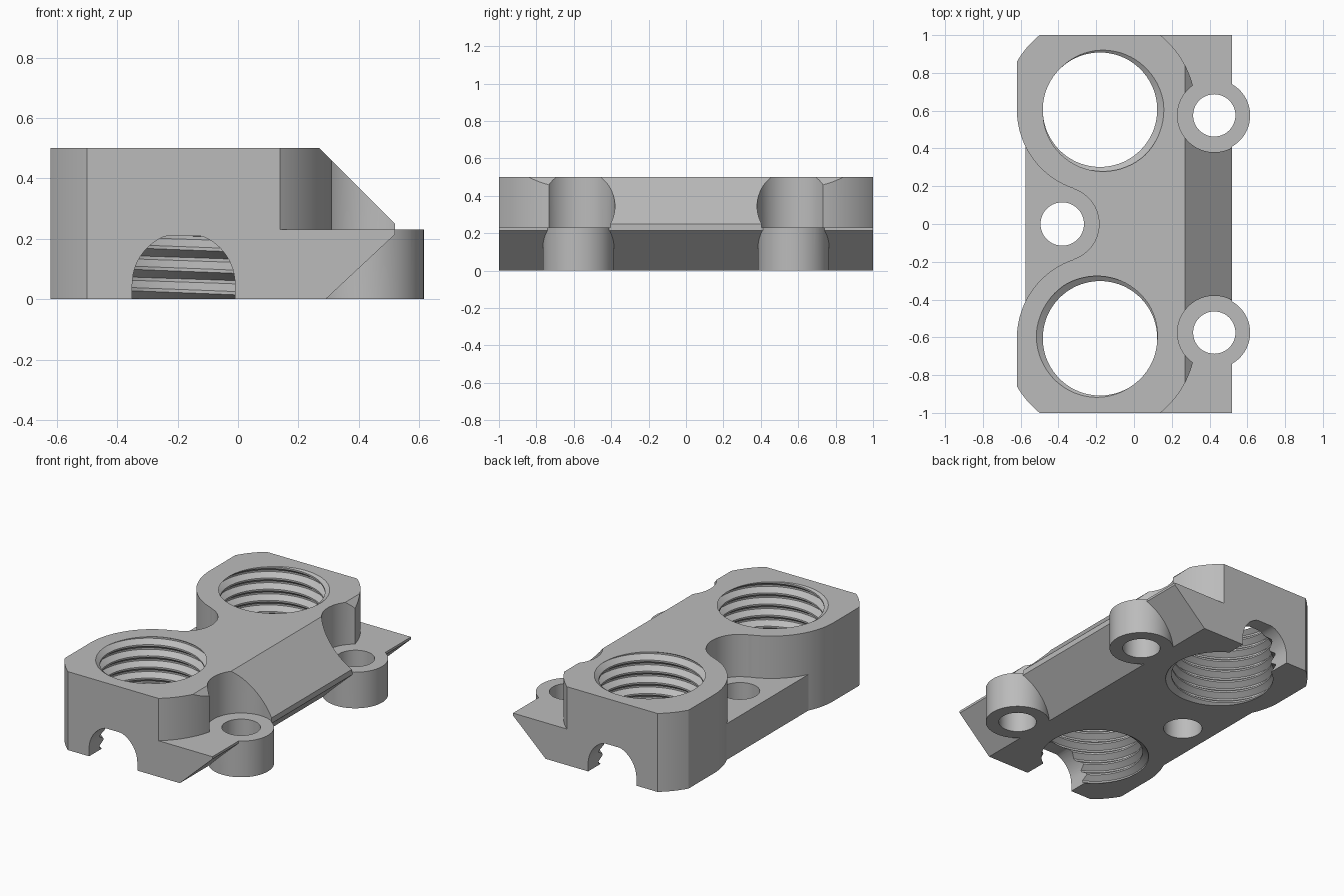
import bpy
import bmesh
from math import sin, cos, pi, radians, tau
from mathutils import Vector

cube = bpy.data.objects.get("Cube")
if cube:
    bpy.data.objects.remove(cube, do_unlink=True)

PORT = Vector((-0.18, 0.605))      # threaded port centre, mirrored in y
BOSS = Vector((0.425, 0.575))      # side screw boss centre, mirrored in y
EAR = Vector((-0.38, 0.0))         # single screw hole on the waist side
LEDGE, TOP = 0.23, 0.5
BIG, WALL, NOTCH = 0.508, 0.44, 0.195

grey = bpy.data.materials.new("machined_grey")
grey.use_nodes = True
colour = (0.5, 0.5, 0.5, 1)
grey.diffuse_color = colour
grey.node_tree.nodes["Principled BSDF"].inputs["Base Color"].default_value = colour


def make_object(name, bm):
    bmesh.ops.recalc_face_normals(bm, faces=bm.faces[:])
    mesh = bpy.data.meshes.new(name)
    bm.to_mesh(mesh)
    bm.free()
    mesh.materials.append(grey)
    ob = bpy.data.objects.new(name, mesh)
    bpy.context.scene.collection.objects.link(ob)
    return ob


def prism(name, pts, lo, hi, axis="z"):
    """Extrude a closed outline along z (xy outline) or y (xz outline)."""
    bm = bmesh.new()
    place = (lambda p, d: (p[0], p[1], d)) if axis == "z" else (lambda p, d: (p[0], d, p[1]))
    face = bm.faces.new([bm.verts.new(place(p, lo)) for p in pts])
    res = bmesh.ops.extrude_face_region(bm, geom=[face])
    moved = [v for v in res["geom"] if isinstance(v, bmesh.types.BMVert)]
    step = Vector(place((0, 0), hi - lo))
    bmesh.ops.translate(bm, verts=moved, vec=step)
    return make_object(name, bm)


def arc(c, r, a, b, n=24):
    return [(c[0] + r * cos(radians(a + (b - a) * i / n)),
             c[1] + r * sin(radians(a + (b - a) * i / n))) for i in range(n + 1)]


def circle(c, r, n=64):
    return arc(c, r, 0, 360, n)[:-1]


def flip(pts):
    return [(x, -y) for x, y in reversed(pts)]


def combine(target, tool, operation="DIFFERENCE"):
    mod = target.modifiers.new("combine", "BOOLEAN")
    mod.operation = operation
    mod.solver = "EXACT"
    mod.object = tool
    bpy.context.view_layer.objects.active = target
    bpy.ops.object.modifier_apply(modifier=mod.name)
    bpy.data.objects.remove(tool, do_unlink=True)


def thread_cutter(centre, groove_angle, r=0.303, depth=0.035, pitch=0.071, seg=72, turns=13):
    """Closed helical plug whose rows follow the thread profile."""
    profile = [(0.0, 0), (0.15, 0), (0.5, depth), (0.65, depth)]
    rows = [(k + u, r + d) for k in range(turns) for u, d in profile]
    z0 = TOP - pitch * (0.575 + groove_angle / tau + 9)
    bm = bmesh.new()
    grid = [[bm.verts.new((centre[0] + rad * cos(tau * i / seg),
                           centre[1] + rad * sin(tau * i / seg),
                           z0 + pitch * (h + i / seg))) for i in range(seg)]
            for h, rad in rows]
    n, last = len(profile), len(rows) - 1 - len(profile)

    def vert(j, i):
        return grid[j][i] if i < seg else grid[j + n][0]

    for j in range(last):
        for i in range(seg):
            bm.faces.new((vert(j, i), vert(j, i + 1), vert(j + 1, i + 1), vert(j + 1, i)))
    # close both ends with a fan
    for j, z in ((0, z0 - 0.1), (last, TOP + 0.4)):
        tip = bm.verts.new((centre[0], centre[1], z))
        loop = grid[j] + [grid[j + k][0] for k in range(n, 0, -1)]
        for a, b in zip(loop, loop[1:] + loop[:1]):
            bm.faces.new((a, b, tip))
    return make_object("thread_cutter", bm)


# Main block: side profile swept along y
body = prism("manifold_block", [(-0.62, 0), (0.29, 0), (0.52, 0.215), (0.52, 0.25),
                                (0.27, TOP), (-0.62, TOP)], -1, 1, "y")

# Shallow waist between the two ports, full height
half = [(-0.8, PORT.y)] + arc(PORT, WALL, 180, 206.1, 12)
combine(body, prism("waist_cutter", half + flip(half), -0.1, 0.7))

# Rounded recess around the waist screw, down to the ledge
port_arc = arc(PORT, WALL, 205, 251.3, 20)
half = [(-0.8, port_arc[0][1])] + port_arc + arc(EAR, NOTCH, 71.3, 0, 20)
combine(body, prism("recess_cutter", half + flip(half)[1:], LEDGE, 0.7))

# Screw bosses along the sloped side
for s in (1, -1):
    centre = (BOSS.x, s * BOSS.y)
    combine(body, prism("boss", circle(centre, 0.19), -0.05, LEDGE + 0.02), "UNION")
combine(body, prism("base_trim", [(-1, -2), (1, -2), (1, 2), (-1, 2)], -0.3, 0))

for s in (1, -1):
    side = (lambda pts: pts) if s > 0 else flip
    # Clearance pocket above each boss
    combine(body, prism("pocket_cutter", circle((BOSS.x, s * BOSS.y), NOTCH), LEDGE, 0.7))
    # Rounded outer corner above the ledge
    corner = arc(PORT, BIG, 10, 60) + [(0.2, 1.3), (0.8, 1.3), (0.8, 0.693)]
    combine(body, prism("ledge_cutter", side(corner), LEDGE, 0.7))
    # Rounded outer corner on the port side, full height
    corner = arc(PORT, BIG, 120, 160) + [(-0.9, 0.78), (-0.9, 1.3), (-0.434, 1.3)]
    combine(body, prism("corner_cutter", side(corner), -0.1, 0.7))
    # Screw hole through the boss
    combine(body, prism("boss_hole", circle((BOSS.x, s * BOSS.y), 0.112, 48), -0.1, 0.7))
    # Threaded port
    centre = (PORT.x, s * PORT.y)
    combine(body, thread_cutter(centre, radians(-20 if s > 0 else 150)))
    # Arched slot from the end face into the port
    arch = [(x, min(z, 0.21)) for x, z in arc((PORT.x, 0.05), 0.17, 0, 180, 32)]
    arch = [p for i, p in enumerate(arch) if p[1] < 0.21 or arch[i - 1][1] < 0.21
            or arch[i + 1][1] < 0.21]
    arch = [(PORT.x + 0.17, -0.1)] + arch + [(PORT.x - 0.17, -0.1)]
    combine(body, prism("slot_cutter", arch, s * PORT.y, s * 1.2, "y"))

# Waist screw hole
combine(body, prism("ear_hole", circle(EAR, 0.115, 48), -0.1, 0.7))

# Smooth the curved walls, keep machined edges crisp
bpy.ops.object.select_all(action="DESELECT")
body.select_set(True)
bpy.context.view_layer.objects.active = body
bpy.ops.object.shade_smooth_by_angle(angle=radians(25))
